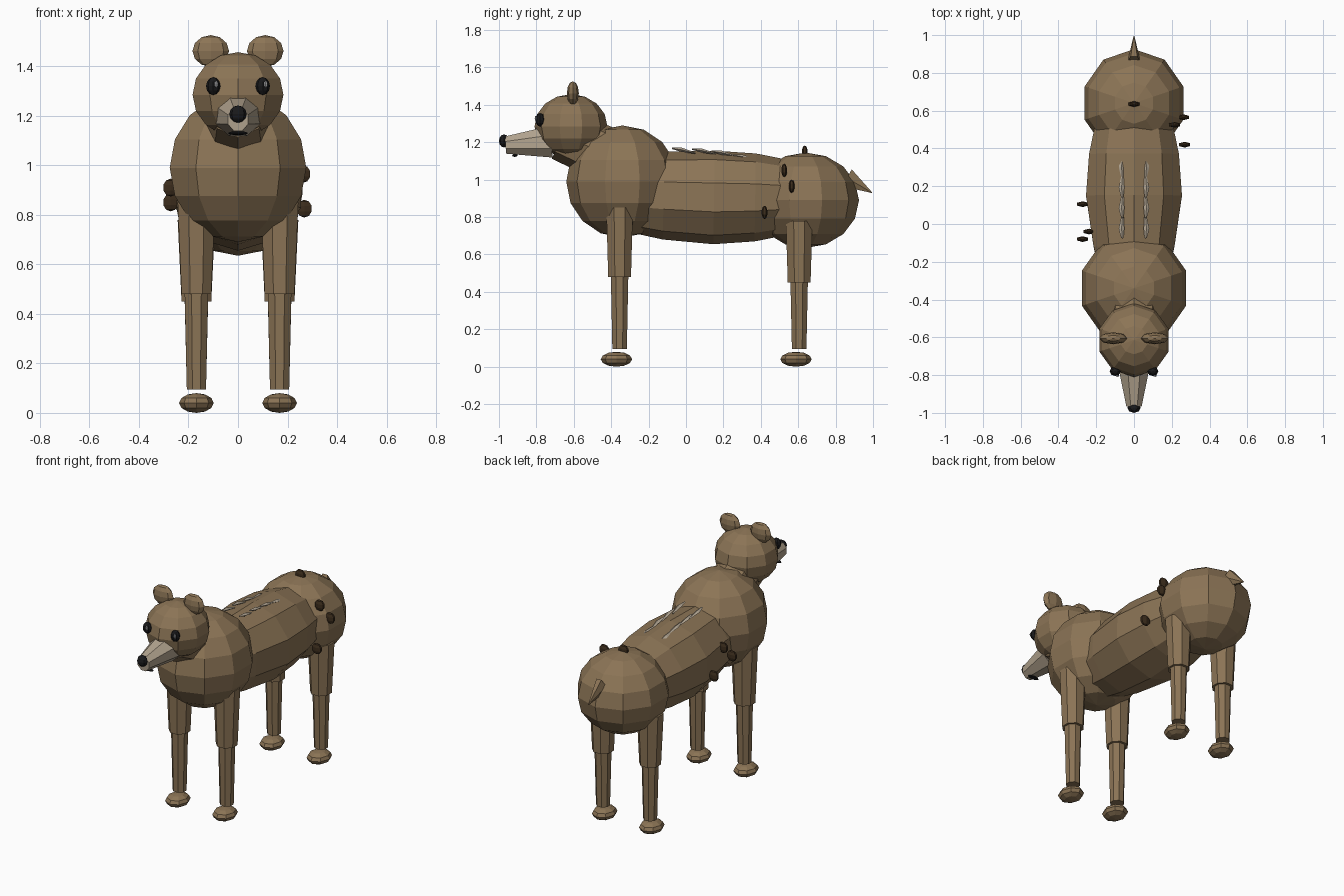
import bpy, bmesh
from math import cos, sin, pi
from mathutils import Matrix, Vector

default = bpy.data.objects.get("Cube")
if default:
    bpy.data.objects.remove(default)


def material(name, rgb):
    m = bpy.data.materials.new(name)
    m.use_nodes = True
    color = (*rgb, 1)
    m.diffuse_color = color
    m.node_tree.nodes["Principled BSDF"].inputs["Base Color"].default_value = color
    return m


FUR = material("brown fur", (0.26, 0.175, 0.092))
MUZZLE = material("pale muzzle", (0.46, 0.38, 0.28))
BLACK = material("black", (0.01, 0.01, 0.011))
SPOT = material("dark brown", (0.045, 0.026, 0.012))
STRIPE = material("pale stripe", (0.46, 0.39, 0.30))
GLINT = material("grey glint", (0.35, 0.35, 0.36))


def finish(name, bm, mat):
    bmesh.ops.recalc_face_normals(bm, faces=bm.faces)
    mesh = bpy.data.meshes.new(name)
    bm.to_mesh(mesh)
    bm.free()
    mesh.materials.append(mat)
    obj = bpy.data.objects.new(name, mesh)
    bpy.context.collection.objects.link(obj)
    return obj


def ball(name, center, size, mat, segments=8, rings=6):
    """Low-poly ellipsoid with the given half sizes."""
    bm = bmesh.new()
    place = Matrix.Translation(center) @ Matrix.Diagonal((*size, 1))
    bmesh.ops.create_uvsphere(bm, u_segments=segments, v_segments=rings,
                              radius=1, matrix=place)
    return finish(name, bm, mat)


def tube(name, stations, mat, sides=8, turn=0.0):
    """Loft through (point, half width in x, half width across) stations."""
    bm = bmesh.new()
    u = Vector((1, 0, 0))
    axis = (Vector(stations[-1][0]) - Vector(stations[0][0])).normalized()
    v = axis.cross(u)
    loops = []
    for point, a, b in stations:
        angles = [turn + 2 * pi * i / sides for i in range(sides)]
        loops.append([bm.verts.new(Vector(point) + u * a * cos(t) + v * b * sin(t))
                      for t in angles])
    for low, high in zip(loops, loops[1:]):
        for i in range(sides):
            j = (i + 1) % sides
            bm.faces.new((low[i], low[j], high[j], high[i]))
    bm.faces.new(loops[0][::-1])
    bm.faces.new(loops[-1])
    return finish(name, bm, mat)


# Body
ball("chest", (0, -0.34, 0.99), (0.29, 0.30, 0.30), FUR, 10, 8)
ball("rump", (0, 0.64, 0.89), (0.275, 0.285, 0.255), FUR, 10, 8)
tube("torso", [((0, -0.35, 0.92), 0.17, 0.19),
               ((0, -0.12, 0.915), 0.225, 0.235),
               ((0, 0.15, 0.905), 0.267, 0.25),
               ((0, 0.37, 0.905), 0.25, 0.235),
               ((0, 0.6, 0.905), 0.20, 0.19)], FUR, 10, pi / 10)
tube("neck", [((0, -0.35, 1.10), 0.15, 0.15),
              ((0, -0.66, 1.24), 0.12, 0.14)], FUR, 8)
tube("tail", [((0, 0.86, 1.01), 0.035, 0.06),
              ((0, 0.995, 0.93), 0.002, 0.002)], FUR, 6)

# Head
ball("head", (0, -0.615, 1.285), (0.193, 0.195, 0.172), FUR, 10, 8)
tube("snout", [((0, -0.72, 1.203), 0.097, 0.092),
               ((0, -0.965, 1.185), 0.044, 0.05)], MUZZLE, 8, pi / 8)
ball("nose", (0, -0.973, 1.207), (0.035, 0.027, 0.035), BLACK)
ball("mouth", (0, -0.915, 1.13), (0.04, 0.015, 0.008), BLACK)

# Parts repeated on both sides
for side, s in (("left", 1), ("right", -1)):
    ball(side + "_ear", (s * 0.11, -0.605, 1.462), (0.074, 0.032, 0.064), FUR)
    ball(side + "_eye", (s * 0.1, -0.78, 1.32), (0.029, 0.025, 0.036), BLACK)
    ball(side + "_eye_glint", (s * 0.1 + 0.012, -0.803, 1.328),
         (0.009, 0.006, 0.014), GLINT, 6, 4)

    # Legs
    for part, y, knee, top in (("front", -0.355, 0.48, 0.85), ("hind", 0.605, 0.45, 0.78)):
        x = s * 0.168
        name = f"{side}_{part}_"
        tube(name + "upper_leg", [((x, y, knee), 0.065, 0.066),
                                  ((x, y, top), 0.082, 0.077)], FUR, 8, pi / 8)
        tube(name + "lower_leg", [((x, y, 0.095), 0.042, 0.042),
                                  ((x, y, knee + 0.03), 0.052, 0.051)], FUR, 8, pi / 8)
        ball(name + "foot", (x, y - 0.017, 0.04), (0.07, 0.084, 0.04), FUR)

    # Overlapping slivers along the back
    for i in range(4):
        y = -0.075 + 0.108 * i
        z = 1.168 - 0.004 * i * i
        tube(f"{side}_back_stripe_{i + 1}", [
            ((s * 0.062, y, z), 0.006, 0.004),
            ((s * 0.066, y + 0.05, z - 0.008), 0.015, 0.011),
            ((s * 0.06, y + 0.125, z - 0.026), 0.005, 0.004)], STRIPE, 4)

# Dark tufts on the coat
tufts = [(0, 0.635, 1.147), (0.215, 0.525, 1.05), (0.262, 0.565, 0.965),
         (0.268, 0.42, 0.825), (-0.238, -0.04, 0.97), (-0.272, -0.08, 0.91),
         (-0.272, 0.105, 0.85)]
for i, point in enumerate(tufts):
    ball(f"tuft_{i + 1}", point, (0.036, 0.016, 0.036), SPOT, 6, 5)
